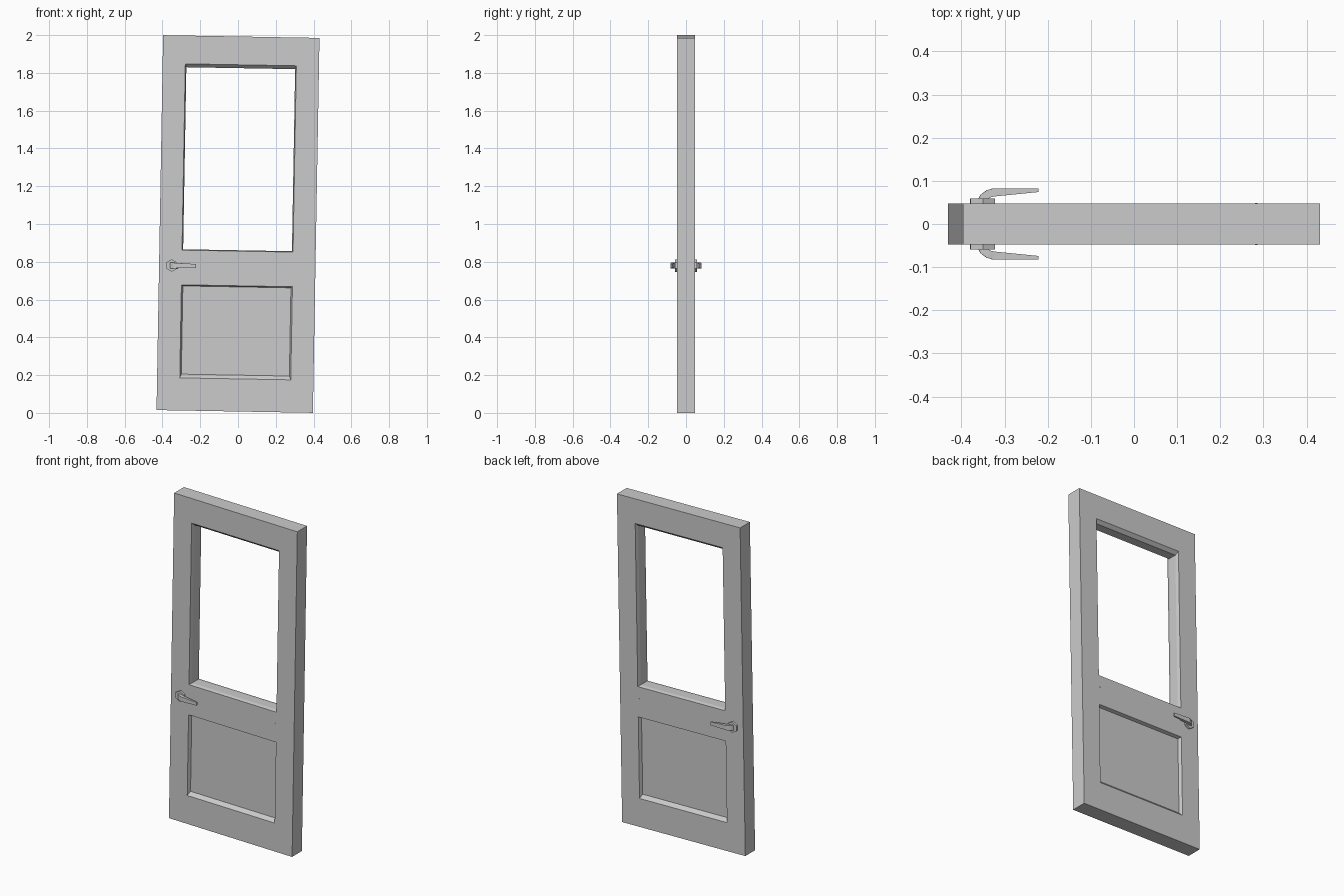
import bpy, bmesh, math
from mathutils import Matrix

if "Cube" in bpy.data.objects:
    bpy.data.objects.remove(bpy.data.objects["Cube"])

# whole door leans about one degree in its own plane
LEAN = Matrix.Translation((0, 0, 1)) @ Matrix.Rotation(math.radians(1.01), 4, 'Y')
W, H, D = 0.414, 0.9925, 0.047


def finish(name, bm):
    bmesh.ops.remove_doubles(bm, verts=bm.verts, dist=1e-5)
    bmesh.ops.recalc_face_normals(bm, faces=bm.faces)
    me = bpy.data.meshes.new(name)
    bm.to_mesh(me)
    bm.free()
    ob = bpy.data.objects.new(name, me)
    bpy.context.collection.objects.link(ob)
    ob.matrix_world = LEAN
    return ob


def rect(bm, x0, x1, z0, z1, y):
    return [bm.verts.new((x, y, z)) for x, z in ((x0, z0), (x1, z0), (x1, z1), (x0, z1))]


def bridge(bm, a, b):
    n = len(a)
    for i in range(n):
        j = (i + 1) % n
        bm.faces.new((a[i], a[j], b[j], b[i]))


# door leaf: stiles and rails around a window opening and a sunken panel
bm = bmesh.new()
xs = [-W, -0.294, 0.294, W]
zs = [-H, -0.82, -0.327, -0.1435, 0.843, H]
inner_rings = []
for s in (-1, 1):
    for i in range(3):
        for k in range(5):
            cell = (xs[i], xs[i + 1], zs[k], zs[k + 1])
            ring = rect(bm, *cell, s * D)
            if i == 1 and k == 1:      # bevelled panel
                low = rect(bm, -0.286, 0.286, -0.80, -0.333, s * 0.027)
                bridge(bm, ring, low)
                bm.faces.new(low)
            elif i == 1 and k == 3:    # bevelled window edge
                lip = rect(bm, -0.288, 0.288, -0.139, 0.825, s * 0.027)
                bridge(bm, ring, lip)
                inner_rings.append(lip)
            else:
                bm.faces.new(ring)
bridge(bm, *inner_rings)
# outer edges, split to match the rails and stiles
for x in (-W, W):
    for a, b in zip(zs, zs[1:]):
        bm.faces.new([bm.verts.new(p) for p in ((x, -D, a), (x, D, a), (x, D, b), (x, -D, b))])
for z in (-H, H):
    for a, b in zip(xs, xs[1:]):
        bm.faces.new([bm.verts.new(p) for p in ((a, -D, z), (a, D, z), (b, D, z), (b, -D, z))])
finish("door_leaf", bm)

HX, HZ = -0.347, -0.226
# lever stations: outer x, outer y, inner x, inner y, half height
LEVER = [(-0.011, 0.057, 0.012, 0.057, 0.015), (-0.004, 0.068, 0.015, 0.060, 0.015),
         (0.009, 0.078, 0.020, 0.0625, 0.015), (0.024, 0.0825, 0.029, 0.064, 0.014),
         (0.129, 0.0825, 0.129, 0.074, 0.010)]
for s, side in ((-1, "front"), (1, "back")):
    # hexagonal rose
    bm = bmesh.new()
    rings = [[bm.verts.new((HX + 0.033 * math.sin(i * math.pi / 3), s * y,
                            HZ + 0.033 * math.cos(i * math.pi / 3))) for i in range(6)]
             for y in (0.045, 0.059)]
    bridge(bm, *rings)
    for r in rings:
        bm.faces.new(r)
    finish(side + "_rose", bm)

    # curved tapering lever
    bm = bmesh.new()
    rings = [[bm.verts.new((HX + x, s * y, HZ + z)) for x, y, z in
              ((ox, oy, -h), (ix, iy, -h), (ix, iy, h), (ox, oy, h))]
             for ox, oy, ix, iy, h in LEVER]
    for a, b in zip(rings, rings[1:]):
        bridge(bm, a, b)
    bm.faces.new(rings[0])
    bm.faces.new(rings[-1])
    finish(side + "_lever", bm)

# small pin through the hinge stile
bm = bmesh.new()
bmesh.ops.create_cone(bm, cap_ends=True, segments=6, radius1=0.003, radius2=0.003, depth=0.097,
                      matrix=Matrix.Translation((0.287, 0, -0.215)) @ Matrix.Rotation(math.pi / 2, 4, 'X'))
finish("stile_pin", bm)
